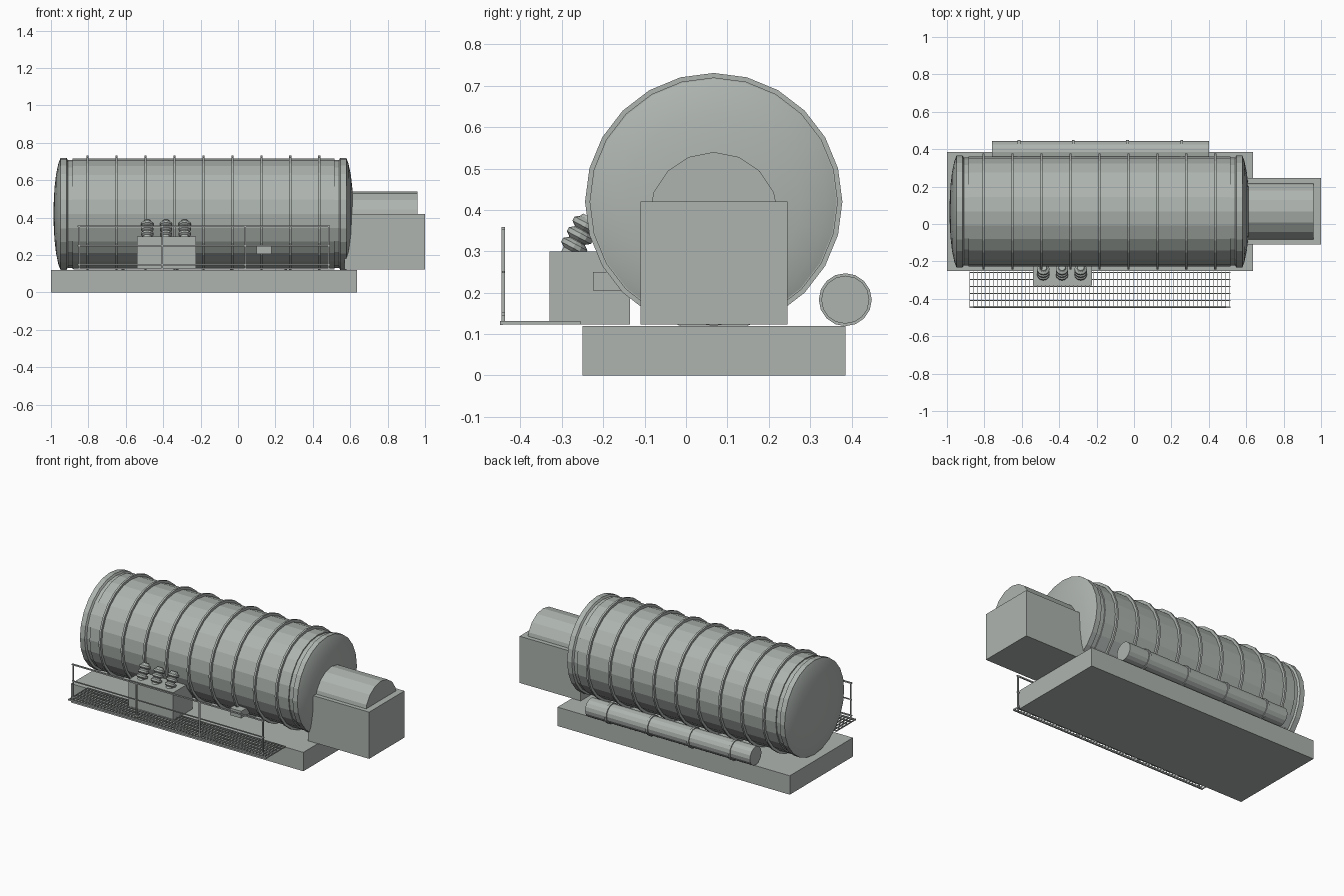
import bpy, bmesh, math
from mathutils import Matrix, Vector

old = bpy.data.objects.get("Cube")
if old:
    bpy.data.objects.remove(old, do_unlink=True)

GREY = (0.42, 0.455, 0.43, 1)
mat = bpy.data.materials.new("machine grey green")
mat.use_nodes = True
mat.diffuse_color = GREY
bsdf = mat.node_tree.nodes["Principled BSDF"]
bsdf.inputs["Base Color"].default_value = GREY
bsdf.inputs["Roughness"].default_value = 0.7


def finish(name, bm):
    bmesh.ops.recalc_face_normals(bm, faces=bm.faces)
    mesh = bpy.data.meshes.new(name)
    bm.to_mesh(mesh)
    bm.free()
    mesh.materials.append(mat)
    ob = bpy.data.objects.new(name, mesh)
    bpy.context.collection.objects.link(ob)
    return ob


def add_box(bm, x0, x1, y0, y1, z0, z1):
    m = Matrix.Translation(((x0 + x1) / 2, (y0 + y1) / 2, (z0 + z1) / 2))
    m = m @ Matrix.Diagonal((x1 - x0, y1 - y0, z1 - z0, 1))
    bmesh.ops.create_cube(bm, size=1, matrix=m)


def box(name, *dims):
    bm = bmesh.new()
    add_box(bm, *dims)
    return finish(name, bm)


def add_lathe(bm, profile, sides, matrix):
    """Turn (height, radius) points around local z and close both ends."""
    rings = []
    for h, r in profile:
        ring = []
        for i in range(sides):
            a = math.tau * i / sides
            ring.append(bm.verts.new(matrix @ Vector((r * math.cos(a), r * math.sin(a), h))))
        rings.append(ring)
    for a, b in zip(rings, rings[1:]):
        for i in range(sides):
            j = (i + 1) % sides
            bm.faces.new((a[i], a[j], b[j], b[i]))
    bm.faces.new(rings[0][::-1])
    bm.faces.new(rings[-1])


def along_x(y, z):
    return Matrix.Translation((0, y, z)) @ Matrix.Rotation(math.pi / 2, 4, 'Y')


def lathe_x(name, profile, sides, y, z):
    bm = bmesh.new()
    add_lathe(bm, profile, sides, along_x(y, z))
    return finish(name, bm)


AXIS_Y, AXIS_Z = 0.067, 0.42

# Foundation slab
box("base_slab", -1.0, 0.635, -0.25, 0.385, 0, 0.12)

# Main drum, with end bands set off by shallow necks
lathe_x("drum_shell", [(-0.91, 0.288), (-0.885, 0.288), (-0.885, 0.295),
                       (0.515, 0.295), (0.515, 0.288), (0.55, 0.288)],
        24, AXIS_Y, AXIS_Z)
MID = -0.185
for side, label in ((-1, "right"), (1, "left")):
    band = [(0.725, 0.288), (0.732, 0.3), (0.765, 0.3)]
    lathe_x(label + "_end_band", [(MID + side * d, r) for d, r in band],
            24, AXIS_Y, AXIS_Z)
    dome = [(0.764, 0.299), (0.775, 0.272), (0.788, 0.21),
            (0.796, 0.14), (0.8, 0.07), (0.801, 0.005)]
    cap = lathe_x(label + "_end_cap", [(MID + side * d, r) for d, r in dome],
                  24, AXIS_Y, AXIS_Z)
    bpy.ops.object.select_all(action='DESELECT')
    cap.select_set(True)
    bpy.context.view_layer.objects.active = cap
    bpy.ops.object.shade_smooth_by_angle()

# Hoops around the drum
bm = bmesh.new()
for i in range(9):
    x = -0.805 + 0.155 * i
    add_lathe(bm, [(x - 0.006, 0.311), (x + 0.006, 0.311)], 24, along_x(AXIS_Y, AXIS_Z))
finish("drum_hoops", bm)

# Exciter housing with rounded top
box("exciter_box", 0.57, 1.0, -0.11, 0.245, 0.123, 0.42)
lathe_x("exciter_drum", [(0.59, 0.157), (0.96, 0.157)], 16, AXIS_Y, 0.383)

# Cooling pipe at the rear and its straps
lathe_x("rear_pipe", [(-0.76, 0.058), (0.4, 0.058)], 16, 0.385, 0.183)
bm = bmesh.new()
for i in range(4):
    x = -0.615 + 0.29 * i
    add_lathe(bm, [(x - 0.007, 0.064), (x + 0.007, 0.064)], 16, along_x(0.385, 0.183))
finish("rear_pipe_straps", bm)

# Terminal box and tilted insulators
box("terminal_box", -0.54, -0.225, -0.33, -0.135, 0.123, 0.3)
bm = bmesh.new()
for i in range(3):
    m = Matrix.Translation((-0.485 + 0.1 * i, -0.282, 0.29)) @ Matrix.Rotation(math.radians(-28), 4, 'X')
    profile = [(0, 0.022)]
    for k in range(3):
        h = 0.012 + k * 0.029
        profile += [(h, 0.022), (h + 0.008, 0.033), (h + 0.019, 0.033), (h + 0.027, 0.022)]
    profile.append((0.105, 0.018))
    add_lathe(bm, profile, 12, m)
finish("insulators", bm)

# Small gauge box on the drum
box("gauge_box", 0.1, 0.18, -0.225, -0.14, 0.205, 0.25)

# Walkway grating
bm = bmesh.new()
X0, X1, Y0, Y1 = -0.88, 0.515, -0.45, -0.255
for i in range(66):
    x = X0 + 0.002 + (X1 - X0 - 0.004) * i / 65
    add_box(bm, x - 0.0015, x + 0.0015, Y0, Y1, 0.123, 0.131)
for i in range(6):
    y = Y0 + 0.004 + (Y1 - Y0 - 0.008) * i / 5
    add_box(bm, X0, X1, y - 0.0018, y + 0.0018, 0.123, 0.131)
add_box(bm, X0, X1, Y0, Y0 + 0.008, 0.122, 0.132)
finish("walkway_grating", bm)

# Handrail
bm = bmesh.new()
for i in range(4):
    x = -0.85 + 0.445 * i
    add_box(bm, x - 0.004, x + 0.004, -0.446, -0.438, 0.125, 0.355)
for z, half in ((0.355, 0.004), (0.25, 0.003), (0.148, 0.004)):
    add_box(bm, -0.858, 0.493, -0.442 - half, -0.442 + half, z - half, z + half)
finish("handrail", bm)
